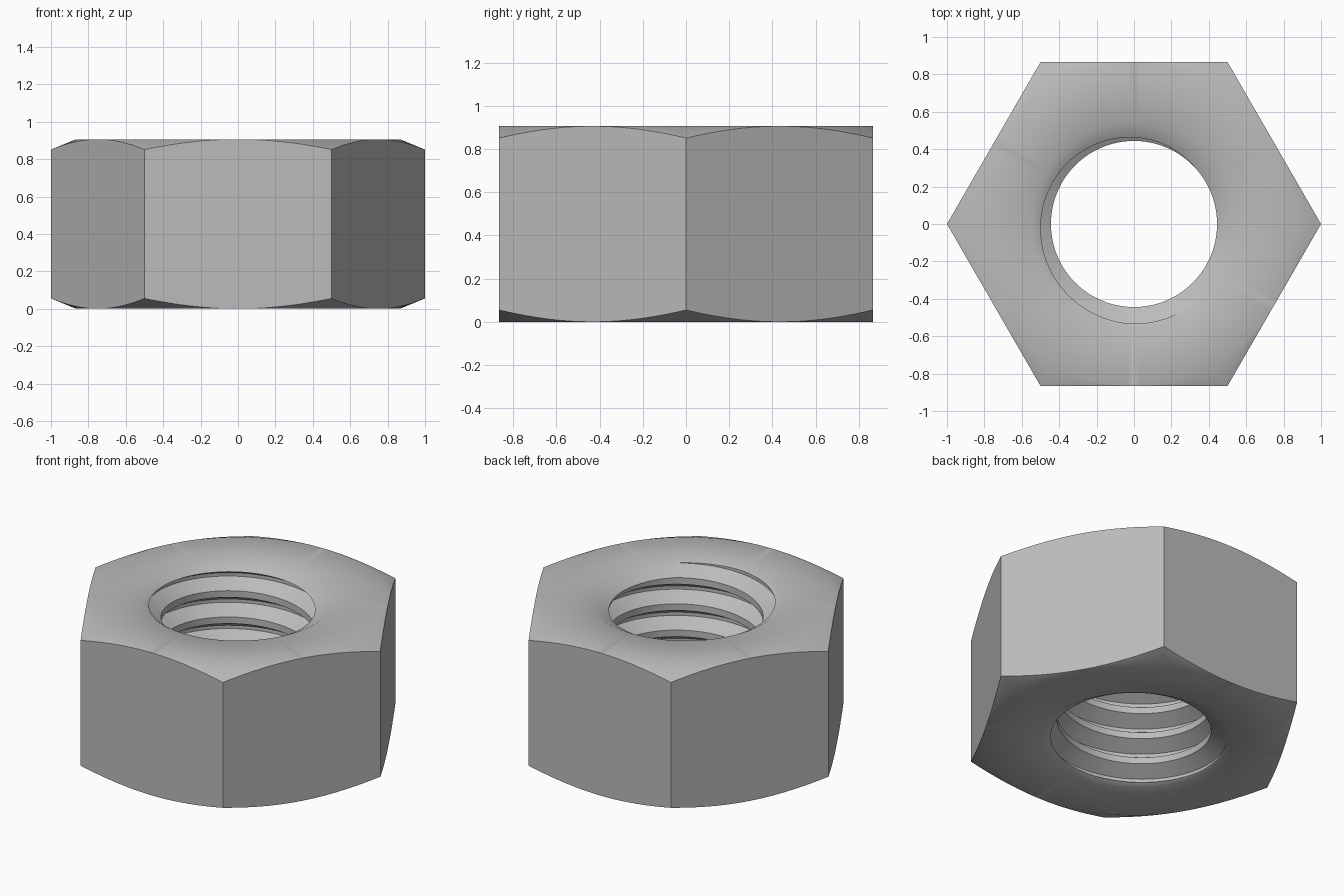
import bpy
import bmesh
from math import pi, cos, sin, radians

if "Cube" in bpy.data.objects:
    bpy.data.objects.remove(bpy.data.objects["Cube"], do_unlink=True)

HEIGHT = 0.906
APOTHEM = 0.866
CHAMFER_SLOPE = 0.41
MINOR, MAJOR, PITCH = 0.444, 0.533, 0.1667
SINK_RADIUS, SINK_SLOPE = 0.545, 0.577
CREST_Z, CREST_ANGLE = 0.712, radians(65)
STEPS = 144


def sink_gap(p):
    """Positive once a point lies inside the upper or lower countersink."""
    r, z = p
    depth = SINK_SLOPE * (SINK_RADIUS - r)
    return max(z - HEIGHT + depth, depth - z)


def crossing(a, b):
    ga, gb = sink_gap(a), sink_gap(b)
    t = ga / (ga - gb)
    return (a[0] + t * (b[0] - a[0]), a[1] + t * (b[1] - a[1]))


def trim(points):
    """Cut the run where it enters a countersink; later points collapse there."""
    out = [points[0]]
    stop = None
    for a, b in zip(points, points[1:]):
        if stop is None and sink_gap(b) > 0:
            stop = crossing(a, b)
        out.append(stop or b)
    return out


def thread_profile(angle):
    """Thread section at one angle, from the lower to the upper countersink."""
    base = CREST_Z + PITCH * (angle - CREST_ANGLE) / (2 * pi)
    tooth = ((MINOR, -1 / 8), (MINOR, 1 / 8), (MAJOR, 7 / 16), (MAJOR, 9 / 16))
    points = [(r, base + PITCH * (turn + dz))
              for turn in range(-7, 4) for r, dz in tooth]
    mid = min(range(len(points)), key=lambda i: abs(points[i][1] - HEIGHT / 2))
    lower = trim(points[mid::-1])[::-1]
    return lower + trim(points[mid:])[1:]


def section(angle):
    """Closed radial section: hexagon side, chamfers, countersinks, thread."""
    outer = APOTHEM / cos((angle % (pi / 3)) - pi / 6)
    drop = CHAMFER_SLOPE * (outer - APOTHEM)
    return [(SINK_RADIUS, 0)] + thread_profile(angle) + [
        (SINK_RADIUS, HEIGHT), (APOTHEM, HEIGHT), (outer, HEIGHT - drop),
        (outer, drop), (APOTHEM, 0)]


# Nut body, swept around the axis
bm = bmesh.new()
rings = []
for i in range(STEPS + 1):
    a = 2 * pi * i / STEPS
    rings.append([bm.verts.new((r * cos(a), r * sin(a), z))
                  for r, z in section(a)])
for near, far in zip(rings, rings[1:]):
    for j in range(len(near)):
        k = (j + 1) % len(near)
        bm.faces.new((near[j], near[k], far[k], far[j]))
bmesh.ops.remove_doubles(bm, verts=bm.verts, dist=0.0003)
bmesh.ops.dissolve_degenerate(bm, edges=bm.edges, dist=0.0001)
bmesh.ops.recalc_face_normals(bm, faces=bm.faces)

mesh = bpy.data.meshes.new("hex_nut")
bm.to_mesh(mesh)
bm.free()
nut = bpy.data.objects.new("hex_nut", mesh)
bpy.context.collection.objects.link(nut)

# Plain steel colour
steel = bpy.data.materials.new("steel_grey")
steel.use_nodes = True
colour = (0.5, 0.5, 0.5, 1)
steel.diffuse_color = colour
steel.node_tree.nodes["Principled BSDF"].inputs["Base Color"].default_value = colour
mesh.materials.append(steel)

# Smooth shading with crisp hexagon and thread edges
bpy.ops.object.select_all(action="DESELECT")
nut.select_set(True)
bpy.context.view_layer.objects.active = nut
bpy.ops.object.shade_smooth_by_angle(angle=radians(35))
